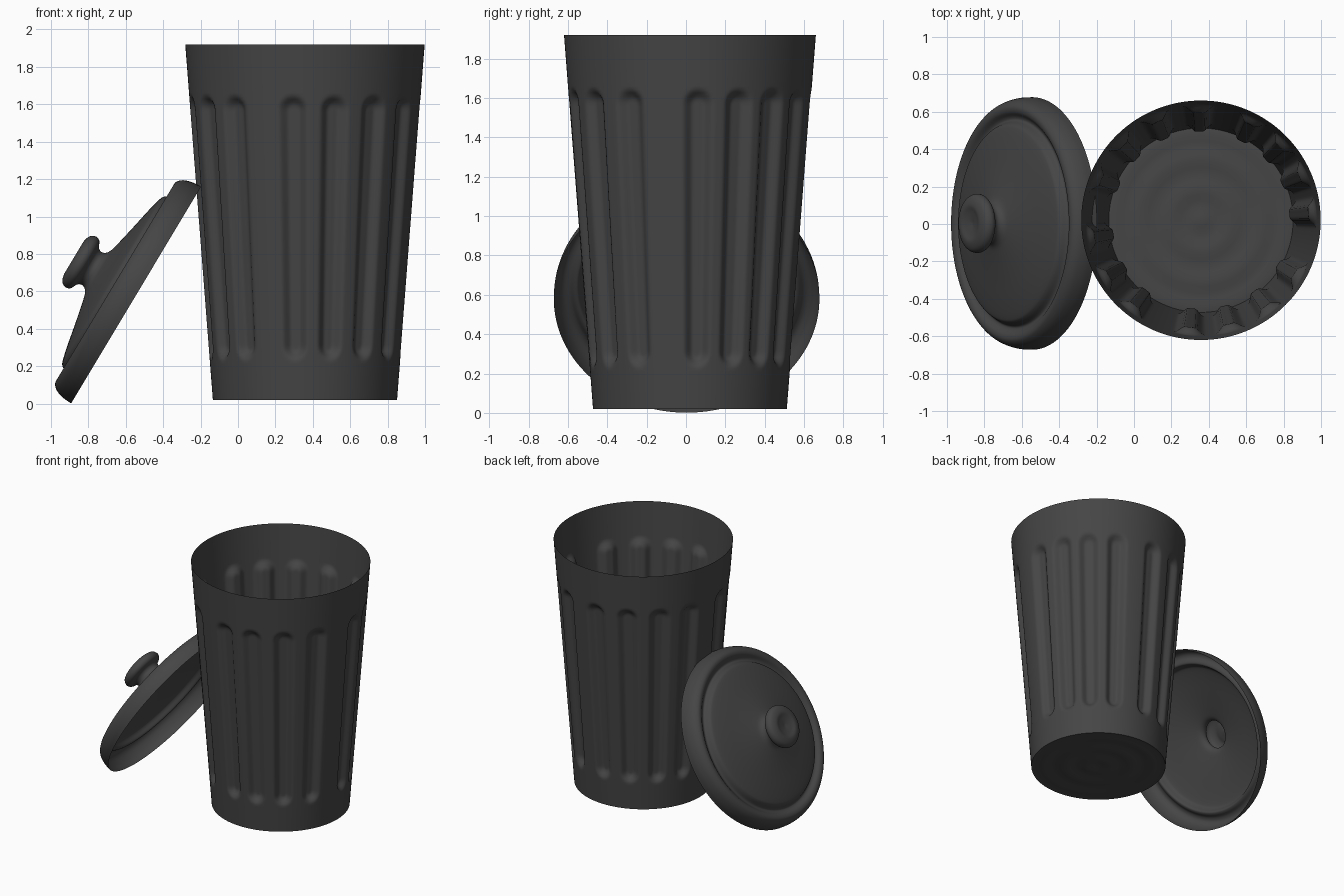
import bpy, bmesh
from math import sin, cos, pi, radians, hypot
from mathutils import Matrix, Vector

if "Cube" in bpy.data.objects:
    bpy.data.objects.remove(bpy.data.objects["Cube"])

dark = bpy.data.materials.new("dark_grey")
dark.diffuse_color = (0.06, 0.06, 0.06, 1)
dark.use_nodes = True
dark.node_tree.nodes["Principled BSDF"].inputs["Base Color"].default_value = dark.diffuse_color


def lathe(name, profile, segs, shape=None):
    """Revolve (radius, height) points about z; shape(r, z, angle) adjusts the radius."""
    bm = bmesh.new()
    rings = []
    for r, z in profile:
        if r < 1e-6:
            rings.append([bm.verts.new((0, 0, z))])
            continue
        ring = []
        for i in range(segs):
            a = 2 * pi * i / segs
            rr = shape(r, z, a) if shape else r
            ring.append(bm.verts.new((rr * cos(a), rr * sin(a), z)))
        rings.append(ring)
    for lo, hi in zip(rings, rings[1:]):
        for i in range(segs):
            j = (i + 1) % segs
            if len(lo) == 1:
                bm.faces.new((lo[0], hi[j], hi[i]))
            elif len(hi) == 1:
                bm.faces.new((lo[i], lo[j], hi[0]))
            else:
                bm.faces.new((lo[i], lo[j], hi[j], hi[i]))
    me = bpy.data.meshes.new(name)
    bm.to_mesh(me)
    bm.free()
    me.materials.append(dark)
    ob = bpy.data.objects.new(name, me)
    bpy.context.collection.objects.link(ob)
    bpy.ops.object.select_all(action='DESELECT')
    ob.select_set(True)
    bpy.context.view_layer.objects.active = ob
    bpy.ops.object.shade_smooth_by_angle(angle=radians(40))
    return ob


def smooth_path(pts, steps=5):
    """Catmull-Rom curve through profile points."""
    p = [Vector(q) for q in pts]
    p = [2 * p[0] - p[1]] + p + [2 * p[-1] - p[-2]]
    out = []
    for a, b, c, d in zip(p, p[1:], p[2:], p[3:]):
        for k in range(steps):
            t = k / steps
            q = 0.5 * (2 * b + (c - a) * t + (2 * a - 5 * b + 4 * c - d) * t * t
                       + (3 * b - a - 3 * c + d) * t ** 3)
            out.append((max(q.x, 0), q.y))
    return out + [tuple(pts[-1])]


# Bin: tapered wall with 15 pressed-in flutes, unevenly grouped
FLUTES = [radians(a) for a in (-171, -149, -128, -96, -75, -53, -30,
                               4, 24, 43, 63, 91, 114, 136, 158)]
HALF = 0.078


def fluted(r, z, a):
    if z < 0.2:
        return r
    da = min(abs((a - f + pi) % (2 * pi) - pi) for f in FLUTES)
    dz = max(0.23 + HALF - z, z - (1.65 - HALF), 0)
    t = min(max((HALF - hypot(da * 0.57, dz)) / 0.055, 0), 1)
    return r - 0.04 * t * t * (3 - 2 * t)


# slightly rippled floor, then the wall
floor = [(0.4925 * i / 14, 0.025 + 0.005 * cos(i * 1.35)) for i in range(14)]
wall = [(0.4925 + 0.1475 * i / 110, 0.02 + 1.9 * i / 110) for i in range(111)]
bin_body = lathe("bin_body", floor + wall, 360, fluted)
bin_body.location = (0.358, 0.02, 0)

# Lid: rolled rim, groove, shallow dome and hollow knob, leaning on the bin
lid_profile = [(0.675, 0.0), (0.672, 0.05), (0.656, 0.1), (0.628, 0.128), (0.597, 0.128),
               (0.57, 0.108), (0.55, 0.108), (0.53, 0.14), (0.505, 0.155), (0.42, 0.176),
               (0.3, 0.2), (0.18, 0.226), (0.125, 0.243), (0.103, 0.27), (0.112, 0.298),
               (0.148, 0.318), (0.158, 0.345), (0.142, 0.374), (0.1, 0.388), (0.06, 0.38),
               (0.0, 0.37)]
lid = lathe("lid", smooth_path(lid_profile), 128)
lid.matrix_world = (Matrix.Translation((-0.545, 0.003, 0.58))
                    @ Matrix.Rotation(radians(-59.05), 4, 'Y'))
